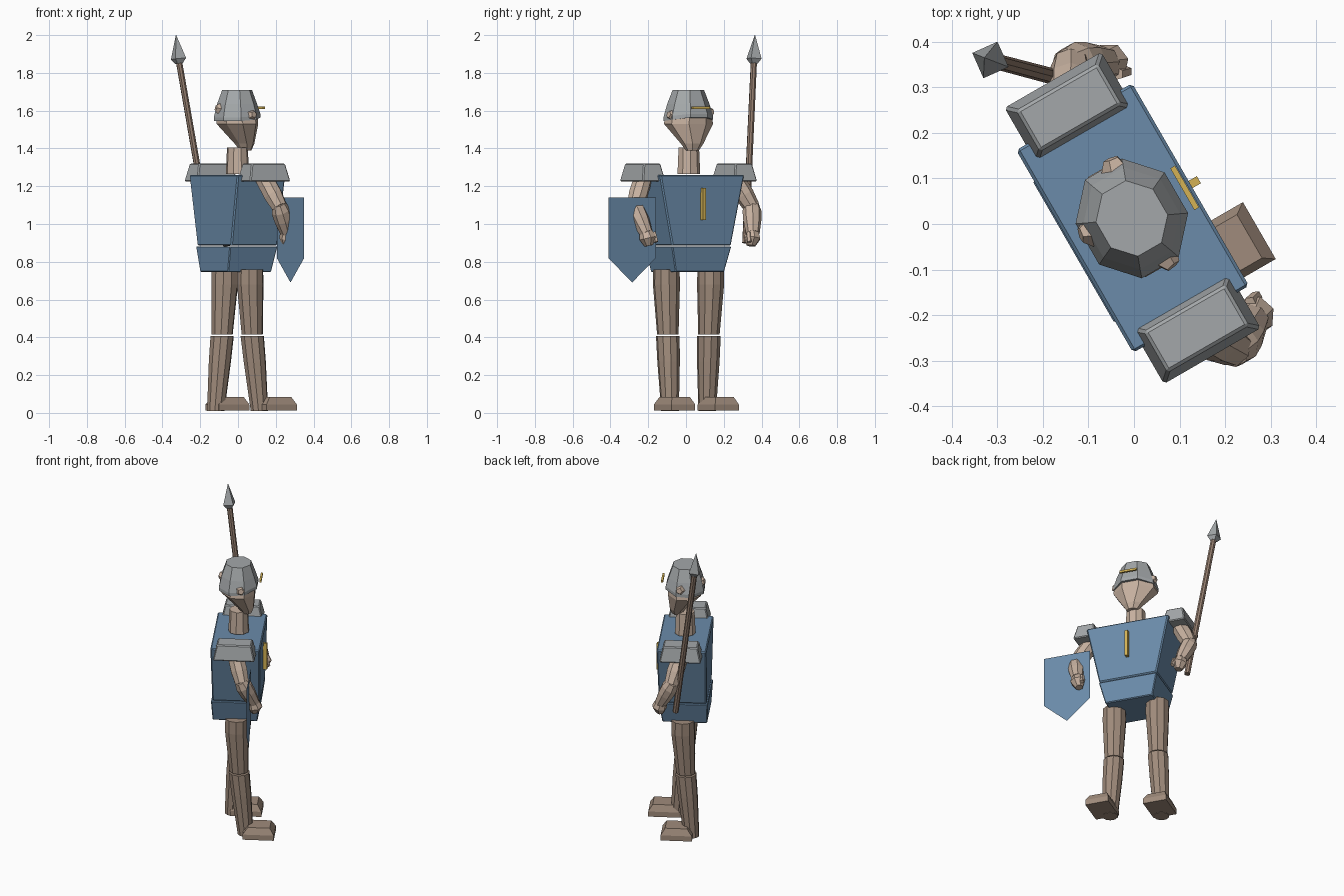
import bpy, bmesh, math
from mathutils import Vector, Matrix

if "Cube" in bpy.data.objects:
    bpy.data.objects.remove(bpy.data.objects["Cube"])

# Local frame: x = forward, y = left; the whole figure is turned 30 degrees
PLACE = Matrix.Rotation(math.radians(30), 4, 'Z') @ Matrix.Translation((0.004, 0.013, 0))


def colour(name, rgb):
    m = bpy.data.materials.new(name)
    m.diffuse_color = (*rgb, 1)
    m.use_nodes = True
    m.node_tree.nodes["Principled BSDF"].inputs["Base Color"].default_value = m.diffuse_color
    return m


SKIN = colour("skin", (0.57, 0.44, 0.35))
BROWN = colour("trouser_brown", (0.35, 0.26, 0.20))
WOOD = colour("wood", (0.30, 0.21, 0.16))
BLUE = colour("tunic_blue", (0.145, 0.26, 0.40))
STEEL = colour("steel", (0.37, 0.39, 0.40))
GOLD = colour("gold", (0.66, 0.45, 0.09))


def finish(name, bm, mat, bevel=0, place=PLACE):
    bmesh.ops.recalc_face_normals(bm, faces=bm.faces[:])
    bm.transform(place)
    me = bpy.data.meshes.new(name)
    bm.to_mesh(me)
    bm.free()
    me.materials.append(mat)
    ob = bpy.data.objects.new(name, me)
    bpy.context.collection.objects.link(ob)
    if bevel:
        b = ob.modifiers.new("bevel", 'BEVEL')
        b.width = bevel
        b.segments = 1
    return ob


def loft(name, rings, mat, bevel=0, place=PLACE):
    """Skin a list of point rings and cap both ends."""
    bm = bmesh.new()
    rows = [[bm.verts.new(p) for p in r] for r in rings]
    n = len(rows[0])
    for a, b in zip(rows, rows[1:]):
        for i in range(n):
            j = (i + 1) % n
            bm.faces.new((a[i], a[j], b[j], b[i]))
    bm.faces.new(rows[0])
    bm.faces.new(rows[-1])
    return finish(name, bm, mat, bevel, place)


def rect(x0, x1, y0, y1, z):
    return [(x0, y0, z), (x1, y0, z), (x1, y1, z), (x0, y1, z)]


def oval(x, y, z, rx, ry, n=8, lift=0):
    """Flat ring; lift raises its forward edge."""
    out = []
    for i in range(n):
        a = 2 * math.pi * (i + 0.5) / n
        c = math.cos(a)
        out.append((x + rx * c, y + ry * math.sin(a), z + lift * max(c, 0)))
    return out


def tube(name, stops, mat, n=8, place=PLACE):
    """Rings across the line from the first to the last (point, radius)."""
    d = Vector(stops[-1][0]) - Vector(stops[0][0])
    q = d.to_track_quat('Z', 'Y')
    rings = []
    for p, r in stops:
        rings.append([Vector(p) + q @ Vector((r * math.cos(2 * math.pi * i / n),
                                              r * math.sin(2 * math.pi * i / n), 0))
                      for i in range(n)])
    return loft(name, rings, mat, 0, place)


def along(a, b, t):
    return Vector(a).lerp(Vector(b), t)


# Torso: tapered chest above a tapered skirt
loft("chest", [rect(-0.142, 0.14, -0.18, 0.18, 0.885),
               rect(-0.147, 0.147, -0.258, 0.258, 1.26)], BLUE, 0.007)
loft("skirt", [rect(-0.143, 0.122, -0.148, 0.148, 0.745),
               rect(-0.15, 0.142, -0.182, 0.182, 0.882)], BLUE, 0.005)
loft("chest_bar", [rect(0.142, 0.168, -0.009, 0.009, 1.02),
                   rect(0.142, 0.168, -0.009, 0.009, 1.19)], GOLD)

# Neck and head
loft("neck", [oval(0, 0, 1.265, 0.062, 0.062, 9),
              oval(0, 0, 1.405, 0.056, 0.056, 9)], SKIN)
loft("head", [oval(0.048, -0.004, 1.39, 0.03, 0.036),
              oval(0.042, -0.002, 1.425, 0.05, 0.062),
              oval(0.0, 0, 1.53, 0.105, 0.137),
              oval(0.0, 0, 1.58, 0.105, 0.128),
              oval(0.0, 0, 1.68, 0.06, 0.065)], SKIN)
loft("helmet", [oval(-0.002, 0, 1.545, 0.122, 0.135, 8, 0.02),
                oval(-0.002, 0, 1.565, 0.122, 0.135, 8, 0.02),
                oval(-0.002, 0, 1.635, 0.105, 0.115),
                oval(-0.002, 0, 1.71, 0.078, 0.085)], STEEL)
loft("helmet_bar", [rect(0.126, 0.138, -0.053, 0.053, 1.609),
                    rect(0.126, 0.138, -0.053, 0.053, 1.622)], GOLD)

# Ears and back of the head showing through the helmet
for name, ang, z in (("left_ear", 80, 1.585), ("right_ear", -80, 1.57),
                     ("nape", 168, 1.605)):
    a = math.radians(ang)
    d = Vector((math.cos(a), math.sin(a), 0))
    tube(name, [(d * 0.08 + Vector((0, 0, z)), 0.05),
                (d * (0.138 if name != "nape" else 0.12) + Vector((0, 0, z + 0.01)), 0.018)],
         SKIN, 5)

# Paired limbs and armour
for side, s in (("left", 1), ("right", -1)):
    # Shoulder pad
    y = s * 0.28
    loft(side + "_shoulder_pad", [rect(-0.124, 0.124, y - 0.071, y + 0.071, 1.225),
                                  rect(-0.102, 0.102, y - 0.051, y + 0.051, 1.32)],
         STEEL, 0.006)
    # Arm
    shoulder, elbow, hand = (0.0, s * 0.275, 1.25), (0.05, s * 0.358, 1.09), (0.118, s * 0.325, 0.95)
    tube(side + "_upper_arm", [(shoulder, 0.05), (along(shoulder, elbow, 0.6), 0.052),
                               (elbow, 0.043)], SKIN)
    tube(side + "_forearm", [(along(elbow, hand, -0.12), 0.038), (along(elbow, hand, 0.15), 0.05),
                             (along(elbow, hand, 0.5), 0.048), (hand, 0.036)], SKIN)
    tube(side + "_hand", [((0.112, s * 0.327, 0.965), 0.034), ((0.124, s * 0.32, 0.925), 0.045),
                          ((0.122, s * 0.312, 0.885), 0.024)], SKIN, 7)
    tube(side + "_thumb", [((0.13, s * 0.29, 0.955), 0.014),
                           ((0.15, s * 0.285, 0.905), 0.013)], SKIN, 5)
    # Leg, with the right one stepping forward
    step = 0.052 if s < 0 else -0.05
    bend = 0.013 if s < 0 else -0.016
    hip, knee = (0.0, s * 0.135, 0.76), (bend, s * 0.134, 0.415)
    ankle = (step, s * 0.143, 0.01)
    loft(side + "_thigh", [oval(*hip, 0.07, 0.07, 10), oval(0, hip[1], 0.68, 0.072, 0.072, 10),
                           oval(*knee, 0.057, 0.057, 10)], BROWN)
    loft(side + "_shin", [oval(knee[0], knee[1], 0.408, 0.063, 0.063, 10),
                          oval(*along(knee, ankle, 0.35), 0.06, 0.06, 10),
                          oval(*ankle, 0.047, 0.047, 10)], BROWN)
    # Foot
    y, toe = s * 0.163, step + 0.175
    loft(side + "_foot", [rect(step - 0.01, toe, y - 0.072, y + 0.072, 0.012),
                          rect(step - 0.01, toe, y - 0.072, y + 0.072, 0.045),
                          rect(step + 0.02, toe - 0.025, y - 0.055, y + 0.055, 0.085)], BROWN)

# Shield: a single flat sheet with a pointed foot
bm = bmesh.new()
outline = [(-0.145, 1.14), (0.145, 1.14), (0.145, 0.82), (0, 0.69), (-0.145, 0.82)]
bm.faces.new([bm.verts.new((0.094, -0.399 + y, z)) for y, z in outline])
finish("shield", bm, BLUE)

# Spear
WORLD = Matrix()
base, neck, tip = (-0.145, 0.315, 0.9), (-0.315, 0.36, 1.875), (-0.328, 0.365, 2.0)
tube("spear_shaft", [(base, 0.018), (neck, 0.017)], WOOD, 8, WORLD)
tube("spear_head", [(along(neck, tip, -0.2), 0.022), (along(neck, tip, 0.0), 0.043),
                    (tip, 0.001)], STEEL, 4, WORLD)
